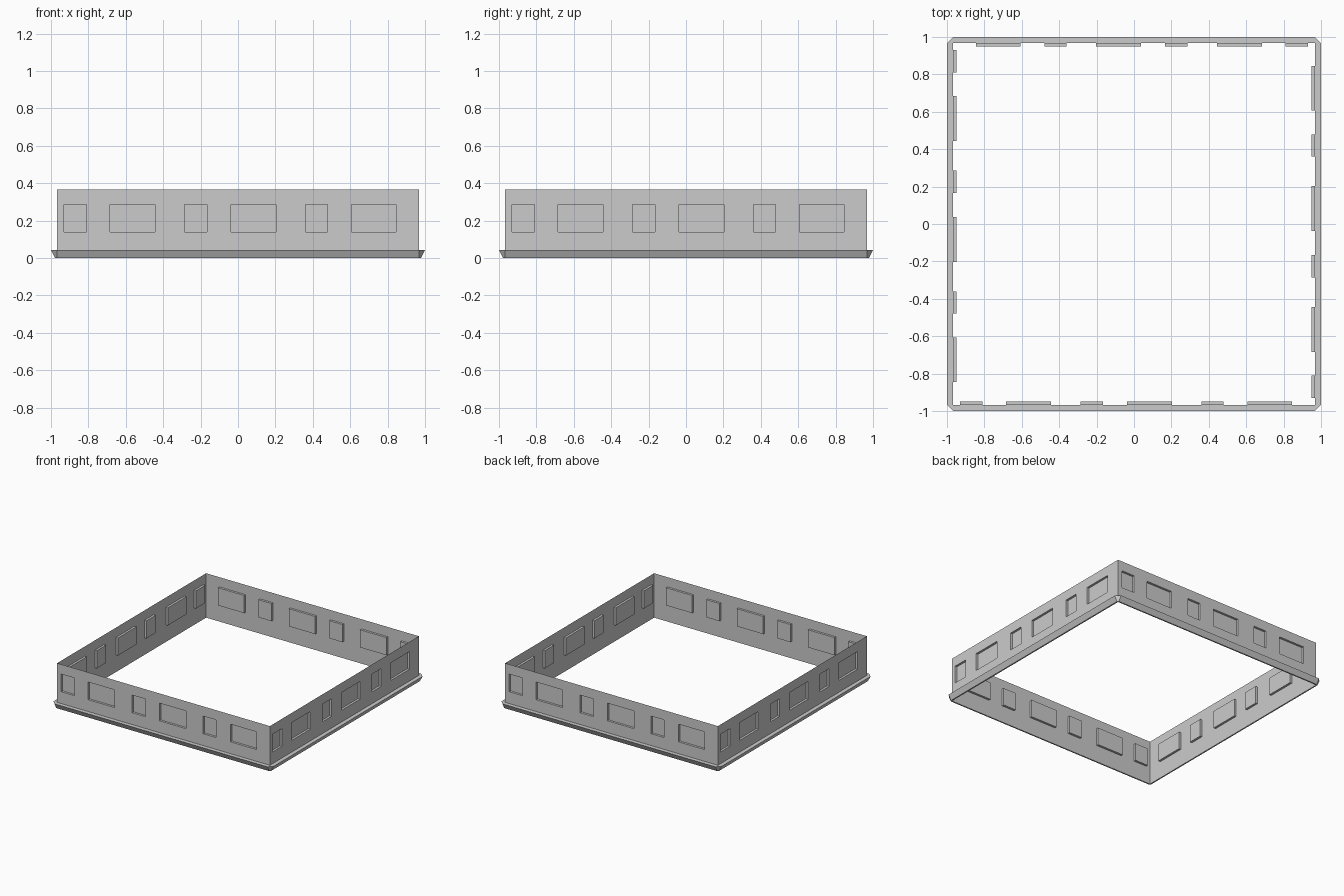
import bpy, bmesh, math
from mathutils import Matrix

if "Cube" in bpy.data.objects:
    bpy.data.objects.remove(bpy.data.objects["Cube"])

HALF = 0.967            # wall distance from the centre
TRIM_H, WALL_H = 0.043, 0.365
SILL, HEAD = 0.14, 0.285
DEPTH = 0.018           # window recess
WINDOWS = [(-0.93, -0.81), (-0.685, -0.445), (-0.285, -0.165),
           (-0.037, 0.203), (0.36, 0.478), (0.608, 0.846)]


def mesh_from(bm, name):
    mesh = bpy.data.meshes.new(name)
    bm.to_mesh(mesh)
    bm.free()
    return mesh


def add_object(name, mesh, turn=0):
    ob = bpy.data.objects.new(name, mesh)
    ob.rotation_euler.z = turn
    bpy.context.collection.objects.link(ob)
    return ob


# One thin wall panel facing -y, with windows pushed inwards
xs = [-HALF] + [x for w in WINDOWS for x in w] + [HALF]
zs = [TRIM_H, SILL, HEAD, WALL_H]
bm = bmesh.new()
grid = [[bm.verts.new((x, -HALF, z)) for z in zs] for x in xs]
panes = []
for i in range(len(xs) - 1):
    for j in range(3):
        f = bm.faces.new((grid[i][j], grid[i + 1][j], grid[i + 1][j + 1], grid[i][j + 1]))
        if j == 1 and i % 2 == 1:
            panes.append(f)
bmesh.ops.inset_individual(bm, faces=panes, thickness=0, depth=0)
for f in panes:
    bmesh.ops.translate(bm, verts=f.verts[:], vec=(0, DEPTH, 0))
wall = mesh_from(bm, "wall_panel")

# The same panel on all four sides
for k, side in enumerate(("front", "right", "back", "left")):
    add_object("wall_" + side, wall, k * math.pi / 2)

# Flared base trim with clipped corners, lofted around the square
profile = [(HALF, 0), (0.978, 0), (1.0, TRIM_H), (HALF, TRIM_H)]
bm = bmesh.new()
rings = []
for k in range(4):
    rot = Matrix.Rotation(k * math.pi / 2, 3, 'Z')
    for x in (-HALF, HALF):
        ring = [bm.verts.new((x, -d, z)) for d, z in profile]
        bmesh.ops.rotate(bm, verts=ring, cent=(0, 0, 0), matrix=rot)
        rings.append(ring)
for n, a in enumerate(rings):
    b = rings[(n + 1) % len(rings)]
    for i in range(4):
        j = (i + 1) % 4
        if i == 3 and n % 2 == 1:
            continue    # inner face has no width at a corner
        bm.faces.new((a[i], b[i], b[j], a[j]))
bmesh.ops.remove_doubles(bm, verts=bm.verts[:], dist=1e-4)
bmesh.ops.recalc_face_normals(bm, faces=bm.faces[:])
add_object("base_trim", mesh_from(bm, "base_trim"))
